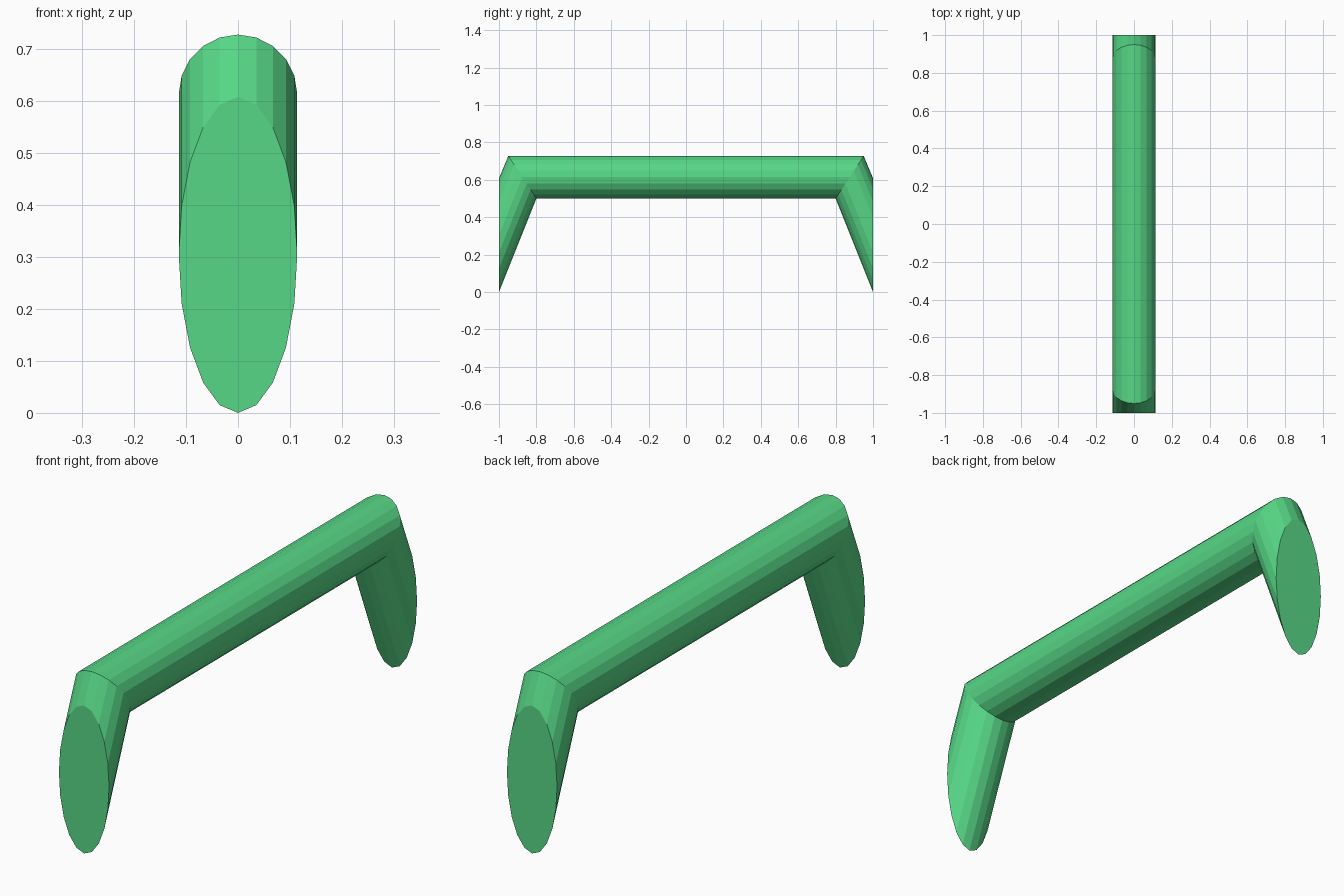
import bpy, bmesh, math

if "Cube" in bpy.data.objects:
    bpy.data.objects.remove(bpy.data.objects["Cube"])

SIDES = 20
RADIUS = 0.114

green = bpy.data.materials.new("green")
green.diffuse_color = (0.095, 0.68, 0.24, 1.0)
green.use_nodes = True
green.node_tree.nodes["Principled BSDF"].inputs["Base Color"].default_value = green.diffuse_color

# Ring profiles along y: (centre y, y lean, centre z, z radius)
rings = [
    (-1.0, 0.0, 0.304, 0.304),        # front mounting face
    (-0.875, -0.075, 0.614, 0.114),   # front mitred bend
    (0.875, 0.075, 0.614, 0.114),     # back mitred bend
    (1.0, 0.0, 0.304, 0.304),         # back mounting face
]

bm = bmesh.new()
loops = []
for y, lean, z, rz in rings:
    loop = []
    for i in range(SIDES):
        a = 2 * math.pi * i / SIDES
        loop.append(bm.verts.new((RADIUS * math.sin(a),
                                  y + lean * math.cos(a),
                                  z + rz * math.cos(a))))
    loops.append(loop)

# Legs and grip bar
for a, b in zip(loops, loops[1:]):
    for i in range(SIDES):
        j = (i + 1) % SIDES
        bm.faces.new((a[i], a[j], b[j], b[i]))

# Flat mounting faces
bm.faces.new(loops[0])
bm.faces.new(loops[-1])
bmesh.ops.recalc_face_normals(bm, faces=bm.faces)

mesh = bpy.data.meshes.new("pull_handle")
bm.to_mesh(mesh)
bm.free()
mesh.materials.append(green)
bpy.context.collection.objects.link(bpy.data.objects.new("pull_handle", mesh))
